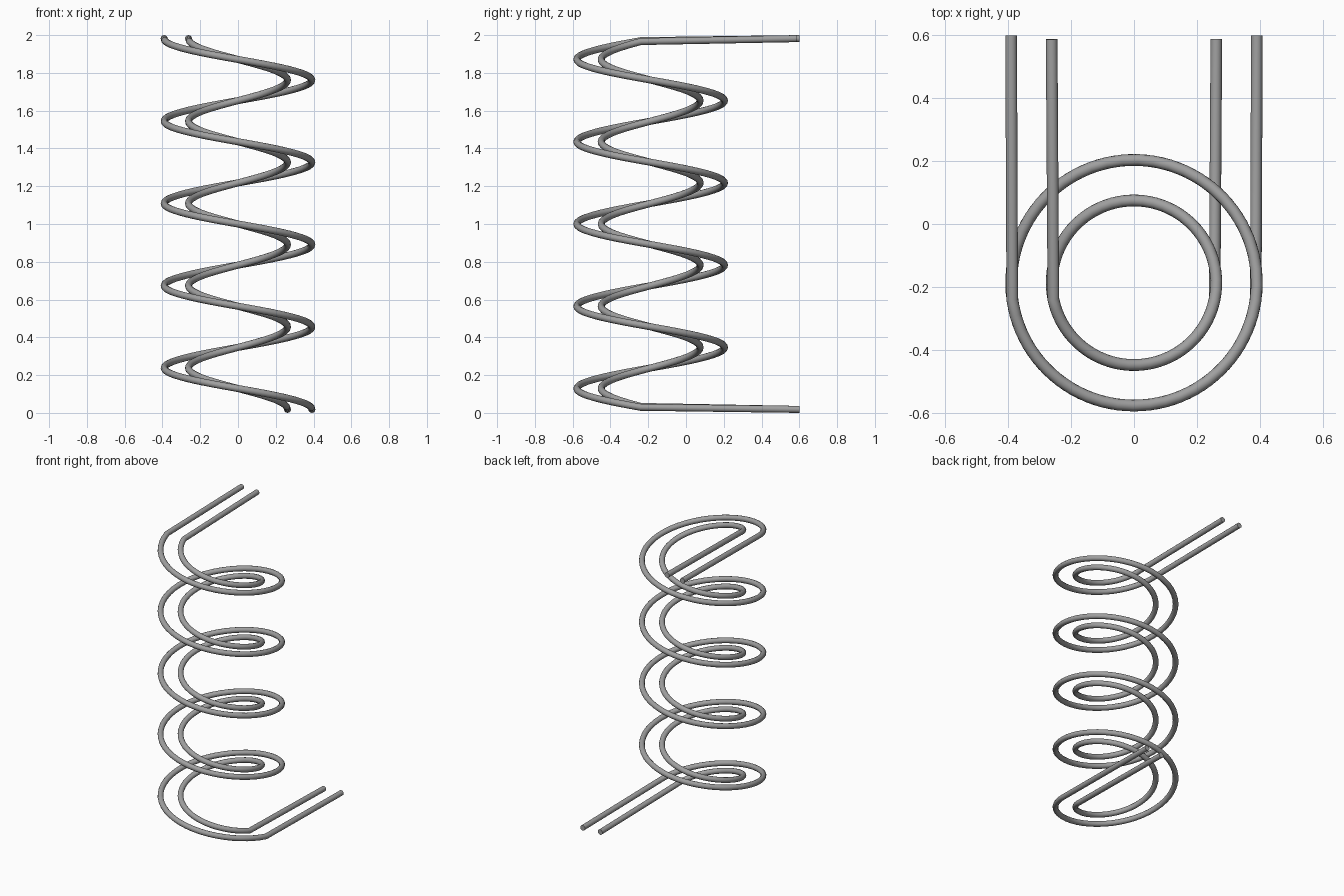
import bpy
import math

if "Cube" in bpy.data.objects:
    bpy.data.objects.remove(bpy.data.objects["Cube"])

CENTRE_Y = -0.187
TUBE = 0.0185
PITCH = 0.4355
TURNS = 4.5
Z_START = 1.0 - PITCH * TURNS / 2
STEPS = 216

metal = bpy.data.materials.new("grey metal")
metal.diffuse_color = (0.35, 0.35, 0.35, 1)
metal.use_nodes = True
metal.node_tree.nodes["Principled BSDF"].inputs["Base Color"].default_value = metal.diffuse_color


def coil(name, radius, leg_y):
    # straight lower leg, clockwise helix, straight upper leg
    trim = math.asin(0.053 / radius)
    total = TURNS * 2 * math.pi
    pts = [(radius, leg_y, TUBE)]
    for i in range(STEPS + 1):
        a = trim + (total - 2 * trim) * i / STEPS
        pts.append((radius * math.cos(a), CENTRE_Y - radius * math.sin(a),
                    Z_START + PITCH * a / (2 * math.pi)))
    pts.append((-radius, leg_y, 2 - TUBE))

    curve = bpy.data.curves.new(name, 'CURVE')
    curve.dimensions = '3D'
    curve.bevel_depth = TUBE
    curve.bevel_resolution = 4
    curve.use_fill_caps = True
    curve.twist_mode = 'Z_UP'
    spline = curve.splines.new('POLY')
    spline.points.add(len(pts) - 1)
    for p, co in zip(spline.points, pts):
        p.co = (*co, 1)
    curve.materials.append(metal)
    obj = bpy.data.objects.new(name, curve)
    bpy.context.collection.objects.link(obj)

    # turn the tube into a mesh with smooth sides and sharp end caps
    bpy.ops.object.select_all(action='DESELECT')
    obj.select_set(True)
    bpy.context.view_layer.objects.active = obj
    bpy.ops.object.convert(target='MESH')
    bpy.ops.object.shade_smooth_by_angle(angle=math.radians(40))


coil("outer_coil", 0.391, 0.6)
coil("inner_coil", 0.262, 0.588)
